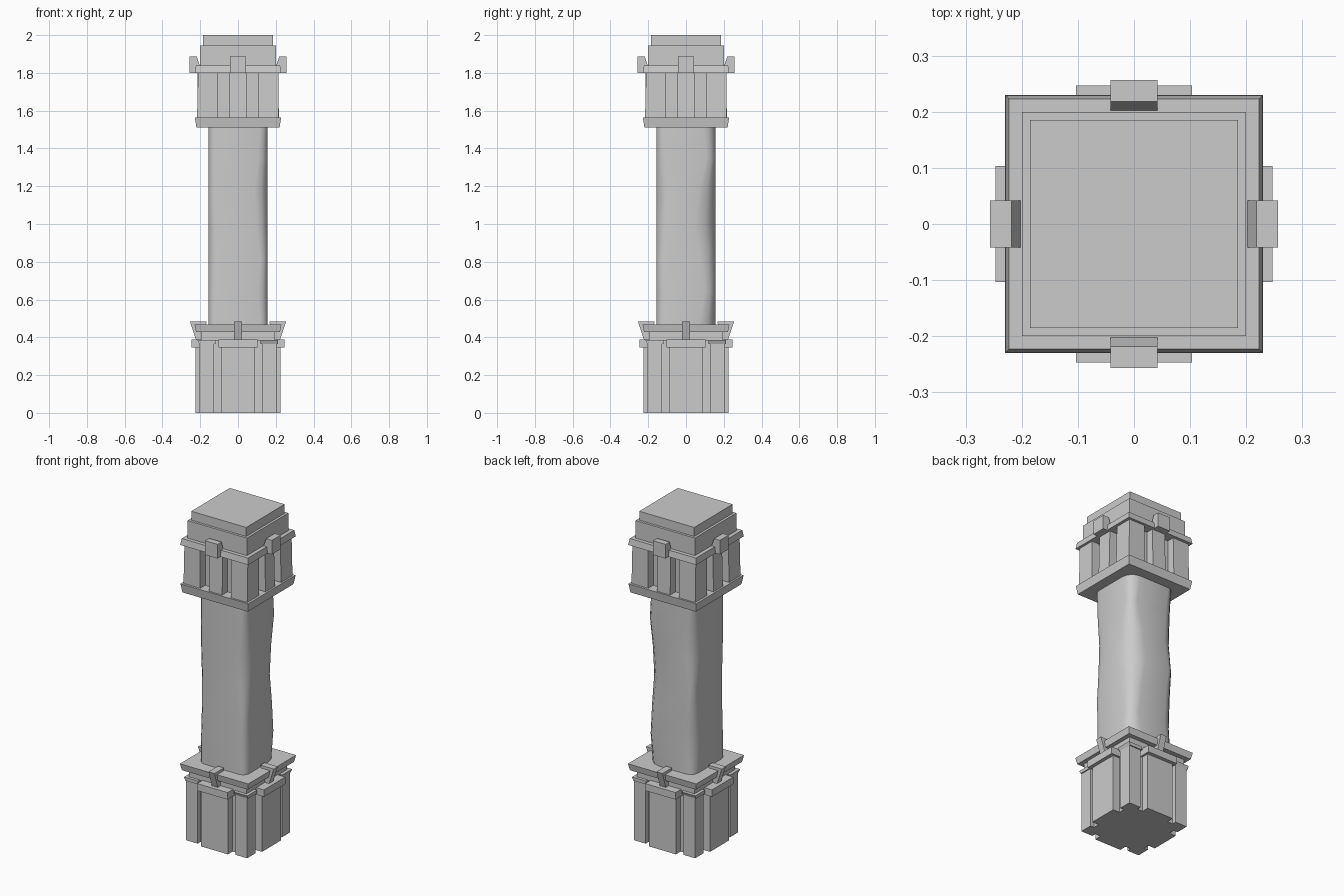
import bpy, bmesh, math
from mathutils import Matrix, Vector

old = bpy.data.objects.get("Cube")
if old:
    bpy.data.objects.remove(old)

stone = bpy.data.materials.new("grey_stone")
stone.use_nodes = True
GREY = (0.6, 0.6, 0.6, 1)
stone.diffuse_color = GREY
stone.node_tree.nodes["Principled BSDF"].inputs["Base Color"].default_value = GREY


def finish(name, bm):
    bmesh.ops.recalc_face_normals(bm, faces=bm.faces)
    mesh = bpy.data.meshes.new(name)
    bm.to_mesh(mesh)
    bm.free()
    mesh.materials.append(stone)
    ob = bpy.data.objects.new(name, mesh)
    bpy.context.collection.objects.link(ob)
    return ob


def slab(name, half, z0, z1, top_half=None):
    """Square block, optionally flared towards its top."""
    top_half = top_half or half
    bm = bmesh.new()
    bmesh.ops.create_cube(bm, size=2)
    for v in bm.verts:
        h, z = (top_half, z1) if v.co.z > 0 else (half, z0)
        v.co = (v.co.x * h, v.co.y * h, z)
    return finish(name, bm)


def four_sided(name, profile, x0, x1):
    """Extrude an (outward, z) profile from x0 to x1 and repeat it on four sides."""
    bm = bmesh.new()
    for i in range(4):
        turn = Matrix.Rotation(i * math.pi / 2, 3, 'Z')
        rows = [[bm.verts.new(turn @ Vector((x, -d, z))) for d, z in profile]
                for x in (x0, x1)]
        n = len(profile)
        for row in rows:
            bm.faces.new(row)
        for j in range(n):
            k = (j + 1) % n
            bm.faces.new((rows[0][j], rows[0][k], rows[1][k], rows[1][j]))
    return finish(name, bm)


def box(d0, d1, z0, z1):
    return [(d0, z0), (d1, z0), (d1, z1), (d0, z1)]


# Base: recessed core, corner posts, wide side panels with caps
slab("base_core", 0.18, 0, 0.39)
four_sided("base_corner_posts", box(0.127, 0.206, 0, 0.365), 0.127, 0.206)
four_sided("base_corner_caps", [(0.12, 0.365), (0.206, 0.365), (0.215, 0.385), (0.12, 0.385)],
           0.12, 0.213)
four_sided("base_side_panels", box(0.1, 0.225, 0, 0.35), -0.09, 0.09)
four_sided("base_panel_caps", box(0.1, 0.247, 0.345, 0.388), -0.103, 0.103)
slab("base_neck", 0.195, 0.38, 0.43)
slab("base_plate", 0.222, 0.428, 0.468, 0.23)
four_sided("base_brackets", [(0.19, 0.385), (0.222, 0.385), (0.255, 0.485), (0.165, 0.485)],
           -0.02, 0.02)

# Shaft: square section whose corner wear changes with height
HALF = 0.157
WEAR = [  # one row per corner, from bottom to top
    [0.09, 0.06, 0.08, 0.11, 0.09, 0.05, 0.07],
    [0.05, 0.07, 0.06, 0.04, 0.07, 0.06, 0.04],
    [0.04, 0.04, 0.05, 0.05, 0.04, 0.04, 0.04],
    [0.04, 0.05, 0.04, 0.06, 0.07, 0.05, 0.04],
]
bm = bmesh.new()
rings = []
levels = len(WEAR[0])
for lev in range(levels):
    z = 0.46 + 1.06 * lev / (levels - 1)
    ring = []
    for c in range(4):
        r = WEAR[c][lev]
        turn = Matrix.Rotation(c * math.pi / 2, 3, 'Z')
        for s in range(4):
            a = s * math.pi / 6
            p = Vector((HALF - r + r * math.cos(a), HALF - r + r * math.sin(a), z))
            ring.append(bm.verts.new(turn @ p))
    rings.append(ring)
for low, high in zip(rings, rings[1:]):
    for j in range(len(low)):
        k = (j + 1) % len(low)
        bm.faces.new((low[j], low[k], high[k], high[j]))
for f in bm.faces:
    f.smooth = True
bm.faces.new(rings[0])
bm.faces.new(rings[-1])
finish("worn_shaft", bm)

# Capital: lower plate, recessed core with pillars, upper plate
slab("capital_lower_plate", 0.22, 1.51, 1.563, 0.228)
slab("capital_core", 0.165, 1.56, 1.81)
four_sided("capital_corner_pillars",
           [(0.105, 1.56), (0.217, 1.56), (0.211, 1.81), (0.105, 1.81)], 0.105, 0.214)
four_sided("capital_side_pillars",
           [(0.1, 1.56), (0.217, 1.56), (0.211, 1.81), (0.1, 1.81)], -0.045, 0.045)
slab("capital_upper_plate", 0.229, 1.8, 1.838, 0.223)
four_sided("capital_keystones",
           [(0.2, 1.8), (0.257, 1.8), (0.257, 1.886), (0.218, 1.886), (0.202, 1.838)],
           -0.042, 0.042)

# Stepped top
slab("top_block", 0.2, 1.835, 1.945)
slab("top_slab", 0.185, 1.94, 2.0)
